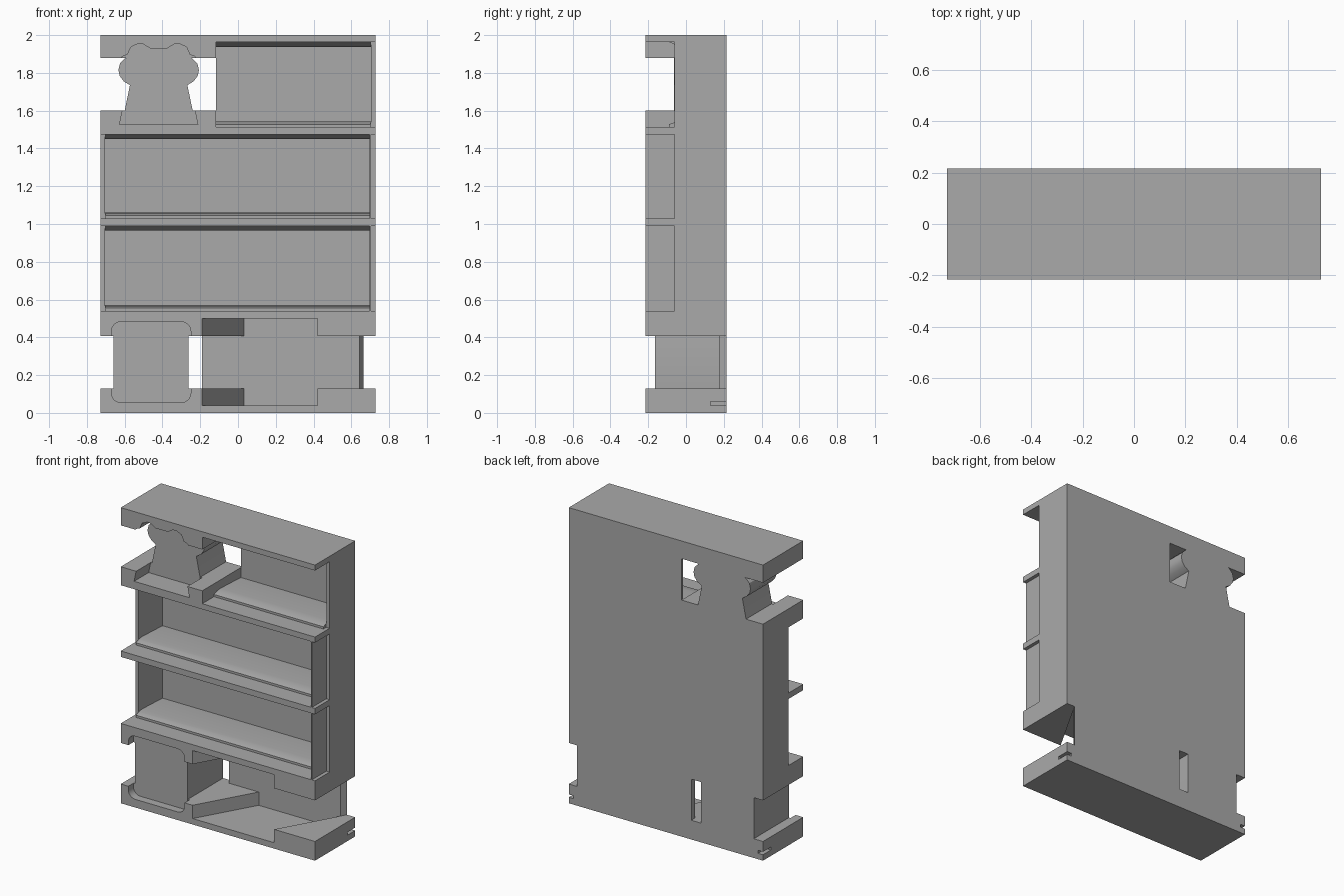
import bpy
import bmesh
from math import cos, sin, pi, radians

cube = bpy.data.objects.get("Cube")
if cube:
    bpy.data.objects.remove(cube, do_unlink=True)

grey = bpy.data.materials.new("plain grey")
grey.use_nodes = True
COLOUR = (0.4, 0.4, 0.4, 1)
grey.diffuse_color = COLOUR
grey.node_tree.nodes["Principled BSDF"].inputs["Base Color"].default_value = COLOUR

W, D, H = 0.727, 0.215, 2.0   # half width, half depth, height
FAR = 0.5                     # overshoot for cutters


def prism(name, points, axis, start, end):
    """Extrude a closed outline along one axis; points use the other two axes."""
    def place(p, t):
        return {"x": (t, p[0], p[1]), "y": (p[0], t, p[1]), "z": (p[0], p[1], t)}[axis]
    bm = bmesh.new()
    base = bm.faces.new([bm.verts.new(place(p, start)) for p in points])
    top = bmesh.ops.extrude_face_region(bm, geom=[base])["geom"]
    for v in top:
        if isinstance(v, bmesh.types.BMVert):
            v.co["xyz".index(axis)] = end
    bmesh.ops.recalc_face_normals(bm, faces=bm.faces)
    mesh = bpy.data.meshes.new(name)
    bm.to_mesh(mesh)
    bm.free()
    mesh.materials.append(grey)
    obj = bpy.data.objects.new(name, mesh)
    bpy.context.collection.objects.link(obj)
    return obj


def box(name, x0, x1, y0, y1, z0, z1):
    return prism(name, [(x0, z0), (x1, z0), (x1, z1), (x0, z1)], "y", y0, y1)


def cut(target, cutter):
    """Subtract a cutter and discard it."""
    mod = target.modifiers.new("cut", "BOOLEAN")
    mod.operation = "DIFFERENCE"
    mod.solver = "EXACT"
    mod.object = cutter
    cutter.hide_render = True
    bpy.context.view_layer.objects.active = target
    bpy.ops.object.modifier_apply(modifier=mod.name)
    bpy.data.objects.remove(cutter, do_unlink=True)


def rounded_rect(x0, x1, z0, z1, r):
    points = []
    corners = [(x1 - r, z1 - r), (x0 + r, z1 - r), (x0 + r, z0 + r), (x1 - r, z0 + r)]
    for i, (cx, cz) in enumerate(corners):
        for k in range(7):
            a = (i + k / 6) * pi / 2
            points.append((cx + r * cos(a), cz + r * sin(a)))
    return points


def lobed_outline(grow):
    """Tapered foot below a lobed head, mirrored about its centre line."""
    g = grow
    half = [(0.195 + g, 1.54 - g), (0.18 + g, 1.6), (0.152 + g, 1.735), (0.185 + g, 1.755),
            (0.207 + g, 1.785), (0.213 + g, 1.815), (0.205 + g, 1.85), (0.18 + g, 1.875 + g),
            (0.153 + g, 1.885 + g), (0.135 + g, 1.925 + g), (0.108, 1.943 + g),
            (0.082, 1.94 + g), (0.045, 1.918 + g)]
    mid = -0.42
    return [(mid + x, z) for x, z in half] + [(mid - x, z) for x, z in reversed(half)]


def bay(x0, x1, z0, z1):
    """Shelf bay with a raised front lip and a sloped ceiling edge."""
    back = 0.197
    profile = [(-FAR, z0), (-0.09, z0), (-0.09, z0 + 0.015), (-0.06, z0 + 0.025),
               (-0.02, z0 + 0.03), (back, z0 + 0.02), (back, z1 - 0.025),
               (-0.03, z1 - 0.025), (-0.09, z1), (-FAR, z1)]
    return prism("bay_cutter", profile, "x", x0, x1)


# Main block
frame = box("frame", -W, W, -D, D, 0, H)

# Shelf bays, with the front of their side walls trimmed away
INNER, FRONT = 0.703, -0.06
rows = [(0.54, 0.99), (1.03, 1.475)]
for z0, z1 in rows:
    cut(frame, bay(-INNER, INNER, z0, z1))
    for s in (-1, 1):
        xs = sorted((s * (INNER - 0.001), s * 1.0))
        cut(frame, box("trim", xs[0], xs[1], -FAR, FRONT, z0, z1))
TOP0, TOP1 = 1.513, 1.963
cut(frame, bay(-0.117, INNER, TOP0, TOP1))
cut(frame, box("trim", INNER - 0.001, 1, -FAR, FRONT, TOP0, TOP1))

# Upper left holder: open band and shaped pocket
cut(frame, box("upper_gap", -1, -0.116, -FAR, FAR, 1.6, 1.88))
cut(frame, prism("upper_pocket", lobed_outline(0.012), "y", -FAR, FRONT))

# Lower left holder: open band and rounded pocket
LOW0, LOW1 = 0.13, 0.408
cut(frame, prism("lower_pocket", rounded_rect(-0.67, -0.25, 0.055, 0.482, 0.05),
                 "y", -FAR, -0.16))
cut(frame, box("lower_gap", -1, -0.19, -FAR, FAR, LOW0, LOW1))

# Lower right holder: slanted pocket, open band and slanted end
PLATE = 0.175
SLOPE = 0.24 / 0.42


def slant(x, y):
    return (x + SLOPE * (y + D), y)


pocket = [slant(-0.19, -FAR), slant(0.42, -FAR), slant(0.42, PLATE), slant(-0.19, PLATE)]
cut(frame, prism("slanted_pocket", pocket, "z", 0.04, 0.5))
cut(frame, box("lower_band", -0.2, 1, -FAR, PLATE, LOW0, LOW1))
end = [slant(0.42, PLATE - 0.05), (1, PLATE - 0.05), (1, FAR), slant(0.42, FAR)]
cut(frame, prism("slanted_end", end, "z", LOW0, LOW1))

# Small slots at the rear of both lower ends
for s in (-1, 1):
    xs = sorted((s * 0.69, s * 1.0))
    cut(frame, box("rear_slot", xs[0], xs[1], 0.13, FAR, 0.04, 0.06))

# Holder cores
lobed = prism("lobed_core", lobed_outline(0), "y", FRONT - 0.003, D)
rounded = prism("rounded_core", rounded_rect(-0.658, -0.262, 0.067, 0.47, 0.04),
                "y", -0.163, D)

# Thin end panels closing the left side of the middle bays
for i, (z0, z1) in enumerate(rows):
    box(f"end_panel_{i + 1}", INNER - 0.006, INNER, -D, FRONT + 0.01, z0, z1)

# Smooth shading with sharp edges kept
for obj in (frame, lobed, rounded):
    bpy.ops.object.select_all(action="DESELECT")
    obj.select_set(True)
    bpy.context.view_layer.objects.active = obj
    bpy.ops.object.shade_smooth_by_angle(angle=radians(30))
